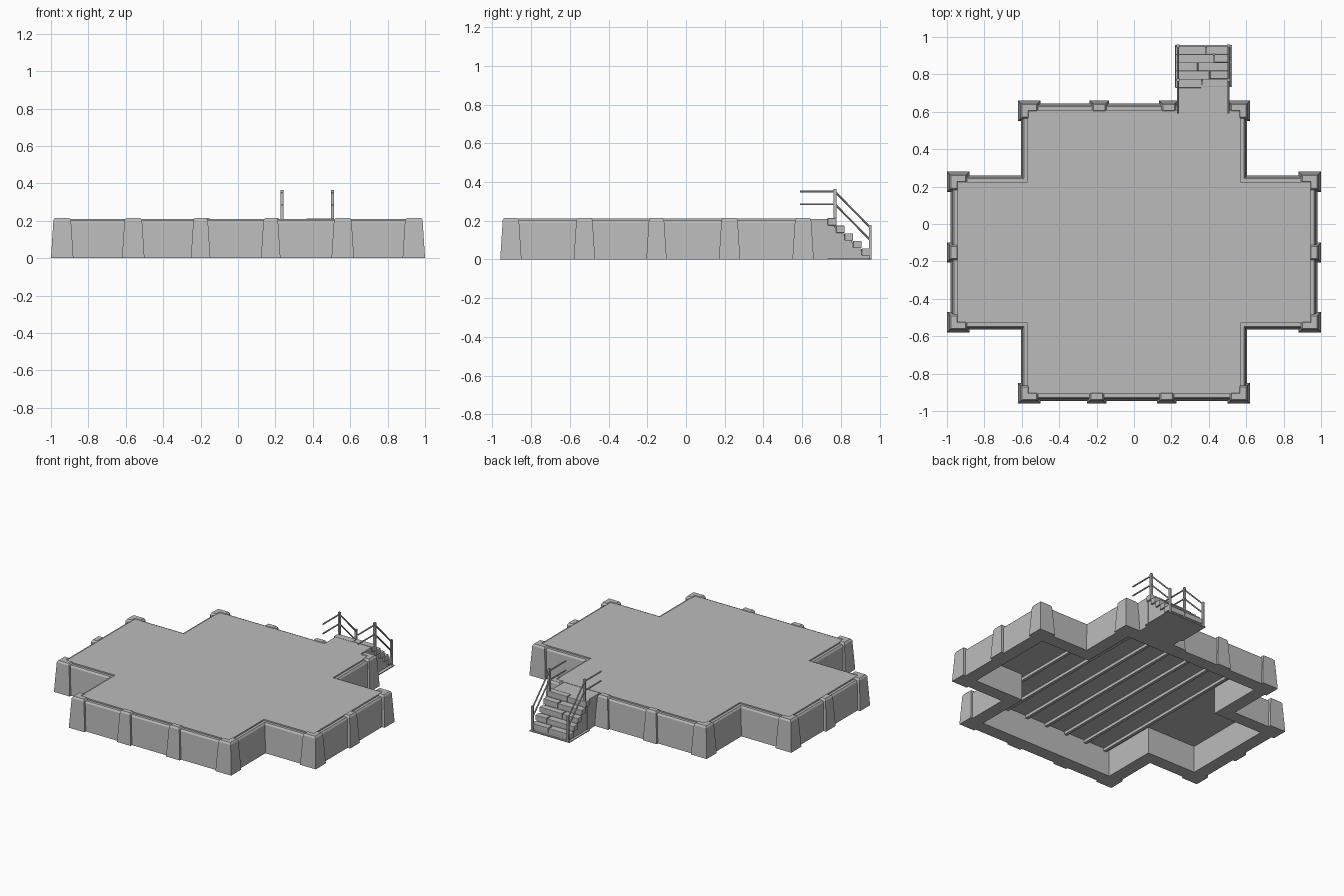
import bpy, bmesh
from mathutils import Vector

if "Cube" in bpy.data.objects:
    bpy.data.objects.remove(bpy.data.objects["Cube"])

stone = bpy.data.materials.new("grey_stone")
stone.use_nodes = True
GREY = (0.5, 0.5, 0.5, 1)
stone.diffuse_color = GREY
stone.node_tree.nodes["Principled BSDF"].inputs["Base Color"].default_value = GREY


def finish(name, bm, bevel=0):
    bmesh.ops.recalc_face_normals(bm, faces=bm.faces)
    mesh = bpy.data.meshes.new(name)
    bm.to_mesh(mesh)
    bm.free()
    ob = bpy.data.objects.new(name, mesh)
    bpy.context.collection.objects.link(ob)
    mesh.materials.append(stone)
    if bevel:
        mod = ob.modifiers.new("soft_edges", "BEVEL")
        mod.width, mod.segments = bevel, 2
    return ob


def inset(outline, d):
    """Move every edge of a counter-clockwise right-angled outline inward."""
    pts = [Vector(p) for p in outline]
    out = []
    for i, p in enumerate(pts):
        a = (p - pts[i - 1]).normalized()
        b = (pts[(i + 1) % len(pts)] - p).normalized()
        out.append(p + d * (Vector((-a.y, a.x)) + Vector((-b.y, b.x))))
    return out


def ccw(pts):
    area = sum(pts[i - 1][0] * p[1] - p[0] * pts[i - 1][1] for i, p in enumerate(pts))
    return pts if area > 0 else pts[::-1]


def layers(name, outline, levels, closed=False, bevel=0):
    """Stack inset copies of an outline; closed joins last to first as a hollow ring."""
    bm = bmesh.new()
    rings = [[bm.verts.new((p.x, p.y, z)) for p in inset(outline, d)] for d, z in levels]
    pairs = list(zip(rings, rings[1:])) + ([(rings[-1], rings[0])] if closed else [])
    n = len(outline)
    for lo, hi in pairs:
        for i in range(n):
            j = (i + 1) % n
            bm.faces.new((lo[i], lo[j], hi[j], hi[i]))
    if not closed:
        bm.faces.new(rings[0])
        bm.faces.new(rings[-1])
    return finish(name, bm, bevel)


def box(name, lo, hi, bevel=0):
    bm = bmesh.new()
    bmesh.ops.create_cube(bm, size=1)
    for v in bm.verts:
        v.co = [lo[k] + (v.co[k] + 0.5) * (hi[k] - lo[k]) for k in range(3)]
    return finish(name, bm, bevel)


def bar(name, a, b, r):
    """Round rail between two points."""
    a, b = Vector(a), Vector(b)
    bm = bmesh.new()
    bmesh.ops.create_cone(bm, cap_ends=True, segments=8, radius1=r, radius2=r,
                          depth=(b - a).length)
    turn = Vector((0, 0, 1)).rotation_difference(b - a)
    for v in bm.verts:
        v.co = turn @ v.co + (a + b) / 2
    return finish(name, bm)


# Cross-shaped plan
AX, AF, AB = 0.98, -0.565, 0.26      # side arms
CX, CF, CB = 0.605, -0.945, 0.645    # front and back arms
plan = [(-CX, CF), (CX, CF), (CX, AF), (AX, AF), (AX, AB), (CX, AB),
        (CX, CB), (-CX, CB), (-CX, AB), (-AX, AB), (-AX, AF), (-CX, AF)]

# Hollow wall and raised floor
layers("perimeter_wall", plan,
       [(0, 0), (0.01, 0.19), (0.018, 0.202), (0.09, 0.202), (0.09, 0)], closed=True)
layers("floor_slab", plan, [(0.036, 0.185), (0.036, 0.211)])

# Joists under the floor
for i in range(7):
    x = (i - 3) * 0.16
    box("floor_joist", (x - 0.01, CF + 0.08, 0.165), (x + 0.01, CB - 0.08, 0.186))

# Buttresses: L-shaped at the corners, straight between
TAPER = [(0, 0), (0.013, 0.203), (0.021, 0.215)]
for s in (-1, 1):
    for x, y in ((1, 0.28), (1, -0.58), (0.62, 0.66), (0.62, -0.96)):
        inward = -1 if y > 0 else 1
        def at(u, v):
            return (s * (x - u), y + inward * v)
        layers("corner_buttress", ccw([at(0, 0), at(0.12, 0), at(0.12, 0.075),
               at(0.075, 0.075), at(0.075, 0.11), at(0, 0.11)]), TAPER)
    layers("side_buttress", ccw([(s, -0.205), (s * 0.925, -0.205),
           (s * 0.925, -0.1), (s, -0.1)]), TAPER)
for x, y, inward in ((-0.2, -0.96, 1), (0.175, -0.96, 1), (-0.185, 0.66, -1), (0.185, 0.66, -1)):
    layers("middle_buttress", ccw([(x - 0.052, y), (x + 0.052, y),
           (x + 0.052, y + inward * 0.075), (x - 0.052, y + inward * 0.075)]), TAPER)

# Stair landing and stepped core
X0, X1 = 0.225, 0.515
TREAD, RISE, TOP, START = 0.044, 0.039, 0.213, 0.732
box("landing", (X0 + 0.008, 0.59, 0), (X1 - 0.008, START + 0.01, 0.209))
for i in range(5):
    y, z = START + i * TREAD, TOP - i * RISE
    box("stair_core", (X0 + 0.012, y - 0.01, 0), (X1 - 0.012, y + TREAD - 0.006, z - 0.012))
    # two stone blocks per tread, joints staggered
    joint = X0 + (X1 - X0) * (0.48, 0.62, 0.4, 0.7, 0.55)[i]
    for a, b in ((X0, joint - 0.002), (joint + 0.002, X1)):
        wob = 0.004 if a == X0 else 0
        box("stair_block", (a - wob, y - wob, z - RISE + 0.002), (b, y + TREAD, z - wob / 2), 0.003)
box("stair_base", (X0 - 0.005, START, 0), (X1 + 0.01, 0.958, 0.006))

# Handrails on both sides
MID, END = 0.77, 0.952
for x in (0.235, 0.505):
    for y, lo, hi in ((MID, 0.17, 0.365), (END, 0, 0.178)):
        box("rail_post", (x - 0.007, y - 0.007, lo), (x + 0.007, y + 0.007, hi))
    for z in (0.35, 0.285):
        bar("level_rail", (x, 0.59, z), (x, MID, z), 0.005)
        bar("sloping_rail", (x, MID, z), (x, END, z - 0.185), 0.005)
